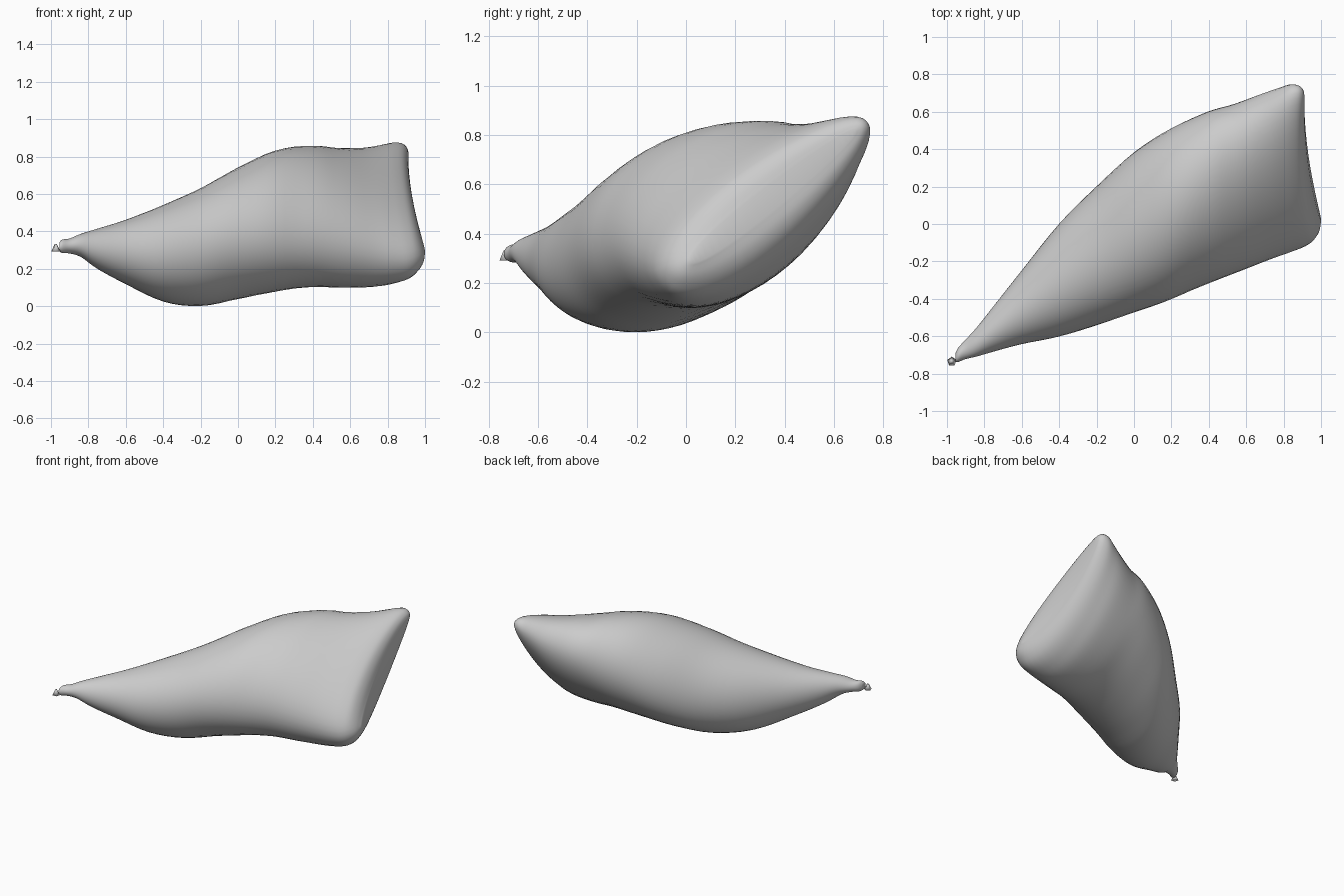
import bpy, bmesh
from math import sin, cos, pi, radians, copysign

if "Cube" in bpy.data.objects:
    bpy.data.objects.remove(bpy.data.objects["Cube"])

# Sections along x: x, centre y, centre z, half length, half thickness, tilt (deg)
SECTIONS = [
    (-.955, -.715, .318, .022, .022, 0),
    (-.94, -.70, .32, .038, .036, 0),
    (-.90, -.67, .322, .052, .040, 0),
    (-.84, -.63, .325, .078, .062, 0),
    (-.75, -.56, .307, .122, .108, 0),
    (-.60, -.445, .29, .197, .172, 0),
    (-.40, -.30, .283, .302, .258, 4),
    (-.20, -.17, .316, .373, .313, 10),
    (.00, -.045, .39, .435, .343, 17),
    (.20, .055, .455, .477, .352, 25),
    (.40, .145, .485, .491, .330, 30),
    (.55, .20, .483, .493, .302, 33.5),
    (.70, .26, .489, .508, .260, 36.5),
    (.80, .295, .505, .522, .220, 38),
    (.87, .32, .522, .527, .185, 38.5),
    (.915, .335, .537, .508, .148, 38.5),
    (.94, .345, .545, .475, .10, 38.5),
    (.948, .355, .555, .43, .045, 38.5),
]
SIDES, STEPS = 48, 4


def spline(p0, p1, p2, p3, t):
    return [.5 * (2*b + (c-a)*t + (2*a-5*b+4*c-d)*t*t + (3*b-a-3*c+d)*t**3)
            for a, b, c, d in zip(p0, p1, p2, p3)]


def smooth_sections():
    n = len(SECTIONS)
    for i in range(n - 1):
        pts = [SECTIONS[min(max(i + k, 0), n - 1)] for k in (-1, 0, 1, 2)]
        for s in range(STEPS):
            yield spline(*pts, s / STEPS)
    yield SECTIONS[-1]


def ring(bm, x, cy, cz, a, b, tilt):
    seam = min(max((x - .3) / .6, 0), 1)      # slants and dishes the sewn end
    c, s = cos(radians(tilt)), sin(radians(tilt))
    verts = []
    for i in range(SIDES):
        t = 2 * pi * i / SIDES
        u = a * cos(t)
        v = b * copysign(abs(sin(t)) ** (1 - .1 * seam), sin(t))
        v *= 1 - .2 * seam * cos(t)           # lower corner is blunter
        slant = seam * (-.045 * cos(t) + .025 * (cos(t) ** 2 - .7))
        verts.append(bm.verts.new((x + slant, cy + u*c - v*s, cz + u*s + v*c)))
    return verts


def finish(bm, name):
    bmesh.ops.recalc_face_normals(bm, faces=bm.faces)
    mesh = bpy.data.meshes.new(name)
    bm.to_mesh(mesh)
    bm.free()
    mesh.shade_smooth()
    obj = bpy.data.objects.new(name, mesh)
    bpy.context.collection.objects.link(obj)


# Stuffed sack: round gathered neck lofted to a dished seam
bm = bmesh.new()
rings = [ring(bm, *s) for s in smooth_sections()]
for r0, r1 in zip(rings, rings[1:]):
    for i in range(SIDES):
        j = (i + 1) % SIDES
        bm.faces.new((r0[i], r0[j], r1[j], r1[i]))
# Close both ends with strips across the thickness
for r in (rings[0], rings[-1]):
    for i in range(SIDES // 2):
        corners = (r[i], r[i + 1], r[-i - 1], r[-i])
        bm.faces.new(list(dict.fromkeys(corners)))
finish(bm, "sack_body")

# Small knot at the tip of the neck
bm = bmesh.new()
bmesh.ops.create_cone(bm, cap_ends=True, segments=5, radius1=.026, radius2=.006, depth=.04)
bmesh.ops.translate(bm, verts=bm.verts, vec=(-.974, -.735, .312))
finish(bm, "neck_tip")
